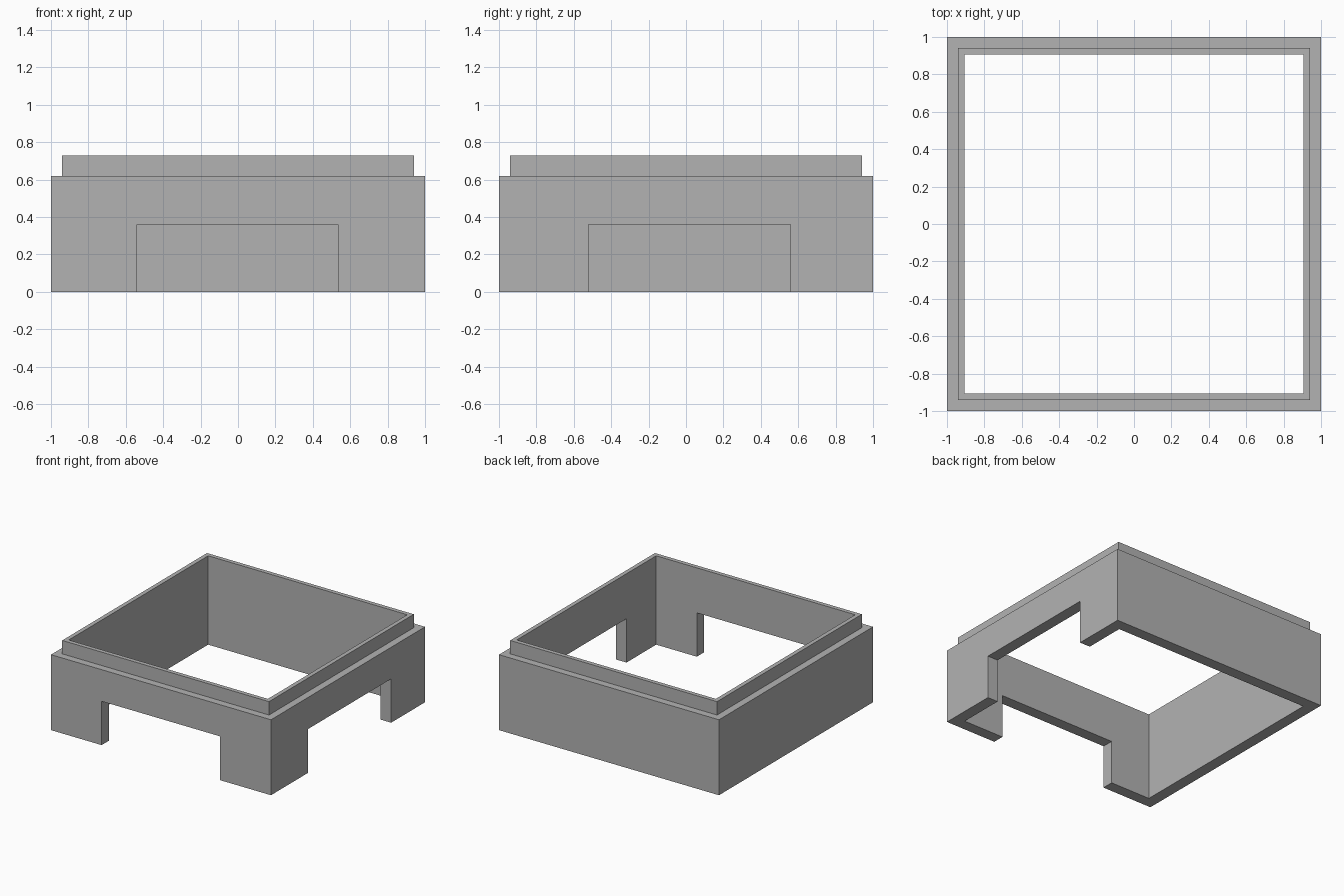
import bpy
import bmesh

cube = bpy.data.objects.get("Cube")
if cube:
    bpy.data.objects.remove(cube, do_unlink=True)

grey = bpy.data.materials.new("plain grey")
grey.use_nodes = True
colour = (0.45, 0.45, 0.45, 1)
grey.diffuse_color = colour
grey.node_tree.nodes["Principled BSDF"].inputs["Base Color"].default_value = colour

OUTER, LIP, INNER = 1.0, 0.94, 0.905
SHOULDER, TOP, NOTCH_TOP = 0.62, 0.73, 0.36


def make_object(name, bm):
    bmesh.ops.recalc_face_normals(bm, faces=bm.faces)
    mesh = bpy.data.meshes.new(name)
    bm.to_mesh(mesh)
    bm.free()
    mesh.materials.append(grey)
    obj = bpy.data.objects.new(name, mesh)
    bpy.context.collection.objects.link(obj)
    return obj


def square_frame(name, profile):
    """Sweep a closed (half width, height) profile around a square."""
    bm = bmesh.new()
    corners = [(-1, -1), (1, -1), (1, 1), (-1, 1)]
    rings = [[bm.verts.new((x * r, y * r, z)) for x, y in corners]
             for r, z in profile]
    for a, b in zip(rings, rings[1:] + rings[:1]):
        for i in range(4):
            j = (i + 1) % 4
            bm.faces.new((a[i], a[j], b[j], b[i]))
    return make_object(name, bm)


def box(name, low, high):
    bm = bmesh.new()
    bmesh.ops.create_cube(bm, size=1)
    for v in bm.verts:
        v.co = [lo if c < 0 else hi for c, lo, hi in zip(v.co, low, high)]
    return make_object(name, bm)


# Hollow walls with a stepped lip around the top
frame = square_frame("stepped_frame", [
    (OUTER, 0), (OUTER, SHOULDER), (LIP, SHOULDER),
    (LIP, TOP), (INNER, TOP), (INNER, 0)])

# Openings in the front and right-hand walls
cutters = [
    box("front_opening_cutter", (-0.54, -1.2, -0.2), (0.535, -0.8, NOTCH_TOP)),
    box("side_opening_cutter", (0.8, -0.52, -0.2), (1.2, 0.56, NOTCH_TOP)),
]
bpy.context.view_layer.objects.active = frame
for cutter in cutters:
    cutter.hide_render = True
    mod = frame.modifiers.new(cutter.name, 'BOOLEAN')
    mod.operation = 'DIFFERENCE'
    mod.solver = 'EXACT'
    mod.object = cutter
    bpy.ops.object.modifier_apply(modifier=mod.name)
    bpy.data.objects.remove(cutter, do_unlink=True)
